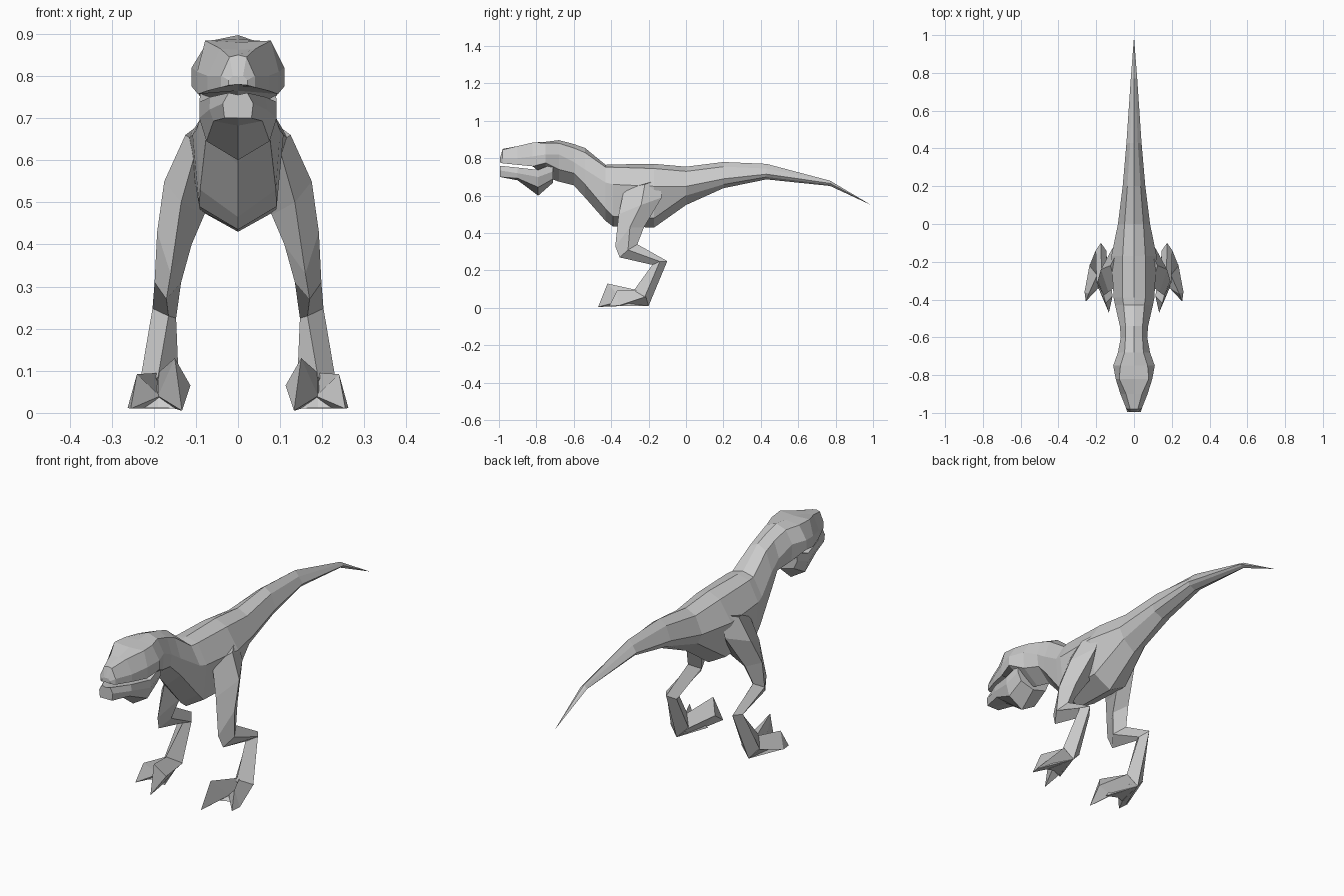
import bpy, bmesh

skin = bpy.data.materials.new("grey skin")
skin.diffuse_color = (0.6, 0.6, 0.6, 1)


def loft(name, rings, mirror=False):
    """Skin a list of closed rings; a one-point ring closes to a tip."""
    bm = bmesh.new()
    loops = [[bm.verts.new(p) for p in ring] for ring in rings]
    for a, b in zip(loops, loops[1:]):
        n = len(a)
        for i in range(n):
            j = (i + 1) % n
            if len(b) == 1:
                bm.faces.new((a[i], a[j], b[0]))
            else:
                bm.faces.new((a[i], a[j], b[j], b[i]))
    for end in (loops[0], loops[-1]):
        if len(end) > 2:
            bm.faces.new(end)
    bmesh.ops.recalc_face_normals(bm, faces=bm.faces)
    mesh = bpy.data.meshes.new(name)
    bm.to_mesh(mesh)
    bm.free()
    mesh.materials.append(skin)
    obj = bpy.data.objects.new(name, mesh)
    bpy.context.collection.objects.link(obj)
    if mirror:
        obj.modifiers.new("mirror", 'MIRROR').use_mirror_merge = False
    return obj


def section(y, top, wu, zu, wm, zm, wl, zl, bottom):
    """Symmetric eight-sided section: spine, upper, middle, lower, keel."""
    return [(0, y, top), (wu, y, zu), (wm, y, zm), (wl, y, zl),
            (0, y, bottom), (-wl, y, zl), (-wm, y, zm), (-wu, y, zu)]


# Upper head and neck
head = [
    (-.995, .80, .012, .80, .022, .79, .022, .778, .78),
    (-.98, .85, .02, .845, .04, .80, .04, .773, .78),
    (-.90, .862, .042, .865, .072, .80, .072, .765, .775),
    (-.82, .880, .078, .884, .097, .81, .095, .757, .765),
    (-.75, .888, .072, .882, .11, .82, .11, .775, .70),
    (-.68, .897, .05, .88, .085, .82, .08, .74, .675),
    (-.60, .876, .045, .855, .07, .78, .062, .72, .655),
]
# Torso and tail
torso = [
    (-.54, .855, .045, .83, .075, .74, .075, .66, .59),
    (-.43, .765, .055, .752, .10, .67, .09, .53, .465),
    (-.39, .767, .06, .752, .108, .66, .092, .49, .435),
    (-.17, .770, .06, .745, .12, .65, .09, .48, .43),
    (0, .755, .05, .73, .085, .65, .06, .60, .55),
    (.20, .780, .035, .755, .060, .69, .045, .66, .64),
    (.43, .770, .02, .745, .040, .715, .03, .70, .687),
    (.77, .680, .008, .675, .017, .666, .01, .66, .652),
]
loft("body", [section(*s) for s in head + torso] + [[(0, .99, .55)]])

# Lower jaw
jaw = [
    (-.995, .755, .022, .760, .036, .735, .032, .70, .70),
    (-.90, .745, .066, .750, .068, .72, .058, .693, .682),
    (-.79, .735, .092, .738, .092, .70, .075, .645, .60),
    (-.71, .765, .088, .770, .090, .73, .072, .69, .67),
]
loft("jaw", [section(*s) for s in jaw])

# Legs: rings run front, outer, back, inner
loft("leg", [
    [(.095, -.33, .64), (.125, -.22, .66), (.085, -.14, .69), (.05, -.23, .60)],
    [(.135, -.36, .50), (.175, -.24, .55), (.115, -.13, .59), (.08, -.22, .47)],
    [(.160, -.378, .33), (.192, -.30, .43), (.155, -.225, .43), (.11, -.28, .40)],
    [(.170, -.355, .27), (.198, -.31, .31), (.172, -.26, .34), (.135, -.31, .31)],
    [(.165, -.18, .23), (.203, -.14, .248), (.175, -.10, .25), (.147, -.14, .225)],
    [(.190, -.285, .085), (.235, -.22, .06), (.190, -.20, .01), (.14, -.22, .06)],
], mirror=True)

# Toes: rings run ridge, outer, sole, inner, closing at the claw
loft("outer_toe", [
    [(.19, -.26, .095), (.235, -.215, .06), (.19, -.20, .01), (.165, -.24, .03)],
    [(.24, -.37, .092), (.262, -.36, .012), (.22, -.34, .01), (.185, -.335, .04)],
    [(.255, -.41, .01)],
], mirror=True)
loft("inner_toe", [
    [(.19, -.26, .095), (.20, -.23, .03), (.19, -.20, .01), (.14, -.215, .06)],
    [(.15, -.42, .13), (.19, -.335, .04), (.15, -.34, .01), (.113, -.38, .065)],
    [(.133, -.47, .005)],
], mirror=True)

# Sole web joining the toes
loft("sole", [
    [(.19, -.20, .01), (.255, -.36, .01), (.19, -.34, .012), (.135, -.36, .01)],
    [(.19, -.26, .06), (.225, -.33, .035), (.19, -.33, .04), (.15, -.33, .04)],
], mirror=True)
